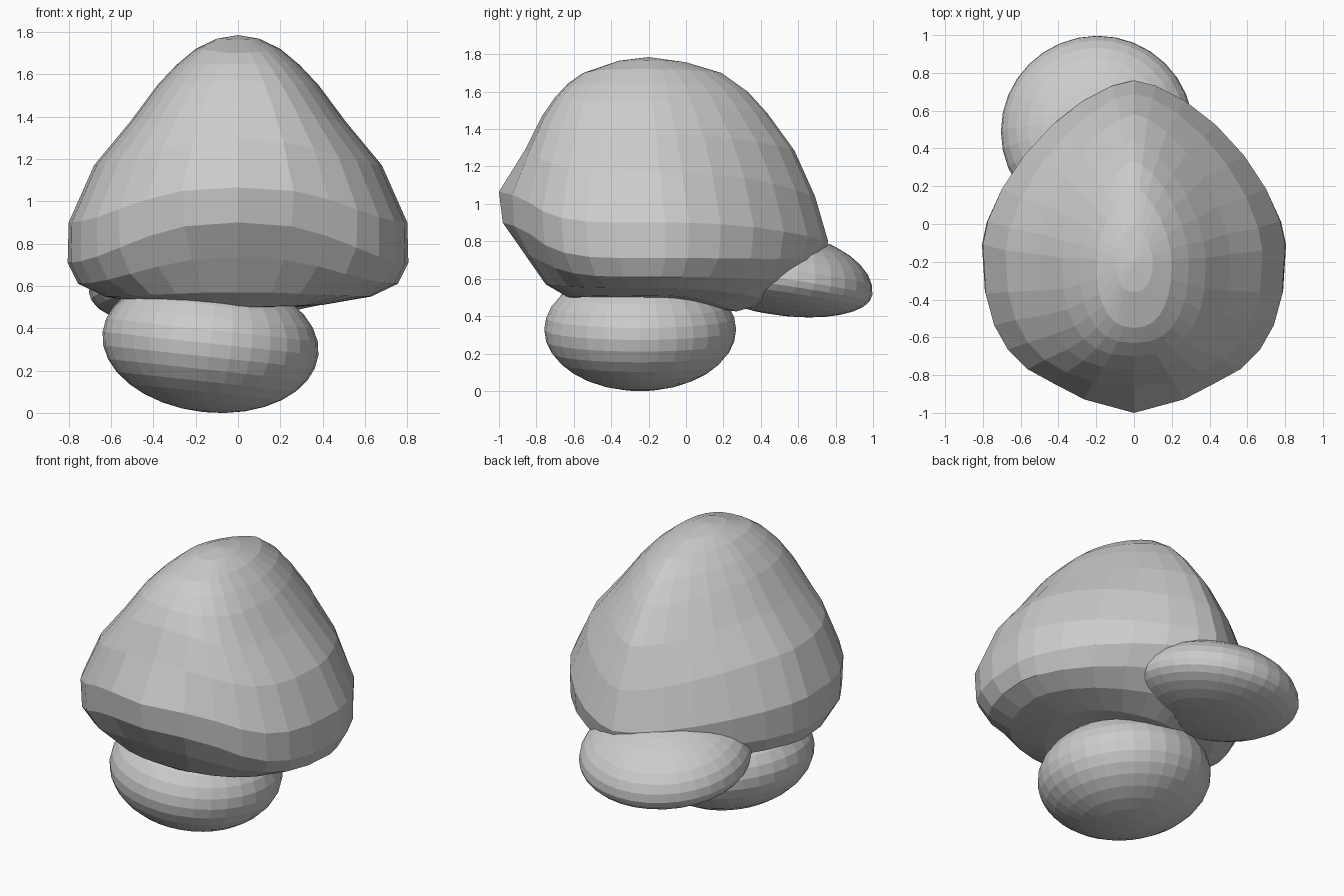
import bpy, bmesh, math
from mathutils import Matrix

if "Cube" in bpy.data.objects:
    bpy.data.objects.remove(bpy.data.objects["Cube"])


def make_object(name, bm):
    bmesh.ops.recalc_face_normals(bm, faces=bm.faces)
    me = bpy.data.meshes.new(name)
    bm.to_mesh(me)
    bm.free()
    ob = bpy.data.objects.new(name, me)
    bpy.context.collection.objects.link(ob)
    return ob


def spow(v, p):
    return math.copysign(abs(v) ** p, v)


# Body: egg-shaped rings around a top pole, with a beaked brim at the front
# half width, side y, side z, front y, front z, back y, back z,
# front roundness, beak length
RINGS = [
    (0.10, -0.20, 1.768, -0.36, 1.765, 0.00, 1.757, 2.2, 0),
    (0.20, -0.19, 1.72, -0.55, 1.70, 0.19, 1.70, 2.4, 0),
    (0.29, -0.18, 1.645, -0.63, 1.645, 0.33, 1.60, 2.5, 0),
    (0.38, -0.18, 1.55, -0.70, 1.57, 0.435, 1.485, 2.6, 0),
    (0.51, -0.16, 1.375, -0.77, 1.47, 0.58, 1.285, 2.6, 0),
    (0.68, -0.14, 1.17, -0.84, 1.29, 0.69, 1.04, 2.6, 0.02),
    (0.80, -0.11, 0.90, -0.90, 1.065, 0.76, 0.80, 2.7, 0.10),
    (0.805, -0.11, 0.71, -0.89, 0.90, 0.73, 0.70, 2.6, 0.09),
    (0.755, -0.13, 0.61, -0.83, 0.735, 0.62, 0.58, 2.4, 0.035),
    (0.63, -0.15, 0.55, -0.75, 0.57, 0.47, 0.48, 2.2, 0),
    (0.40, -0.15, 0.51, -0.63, 0.50, 0.27, 0.425, 2.0, 0),
]
SEG = 28
bm = bmesh.new()
loops = []
for w, ys, zs, yf, zf, yb, zb, n, beak in RINGS:
    loop = []
    for i in range(SEG):
        a = 2 * math.pi * i / SEG
        c, s = math.cos(a), math.sin(a)
        front = s < 0
        e = 2 / (n if front else 1.55)
        ye, ze = (yf, zf) if front else (yb, zb)
        x = w * spow(c, e)
        y = ys + (ye - ys) * abs(s) ** e
        if front:
            y -= beak * max(0, 1 - (x / 0.35) ** 2)
        z = zs + (ze - zs) * abs(s) ** (4 if front else 3)
        loop.append(bm.verts.new((x, y, z)))
    loops.append(loop)
for a, b in zip(loops, loops[1:]):
    for i in range(SEG):
        j = (i + 1) % SEG
        bm.faces.new((a[i], a[j], b[j], b[i]))
for loop, co in ((loops[0], (0, -0.2, 1.785)), (loops[-1], (0, -0.15, 0.48))):
    pole = bm.verts.new(co)
    for i in range(SEG):
        bm.faces.new((loop[i], loop[(i + 1) % SEG], pole))
make_object("body", bm)


# Feet: flattened spheres with separate upper and lower heights
def foot(name, centre, radius, up, down, tilt_x, tilt_y):
    bm = bmesh.new()
    bmesh.ops.create_uvsphere(bm, u_segments=32, v_segments=16, radius=1)
    for v in bm.verts:
        v.co.x *= radius
        v.co.y *= radius
        v.co.z *= up if v.co.z > 0 else down
    bm.transform(Matrix.Translation(centre)
                 @ Matrix.Rotation(math.radians(tilt_x), 4, 'X')
                 @ Matrix.Rotation(math.radians(tilt_y), 4, 'Y'))
    make_object(name, bm)


foot("front_foot", (-0.13, -0.245, 0.328), 0.513, 0.325, 0.326, 0, 6.2)
foot("back_foot", (-0.195, 0.492, 0.587), 0.51, 0.27, 0.18, -8.5, -2)
